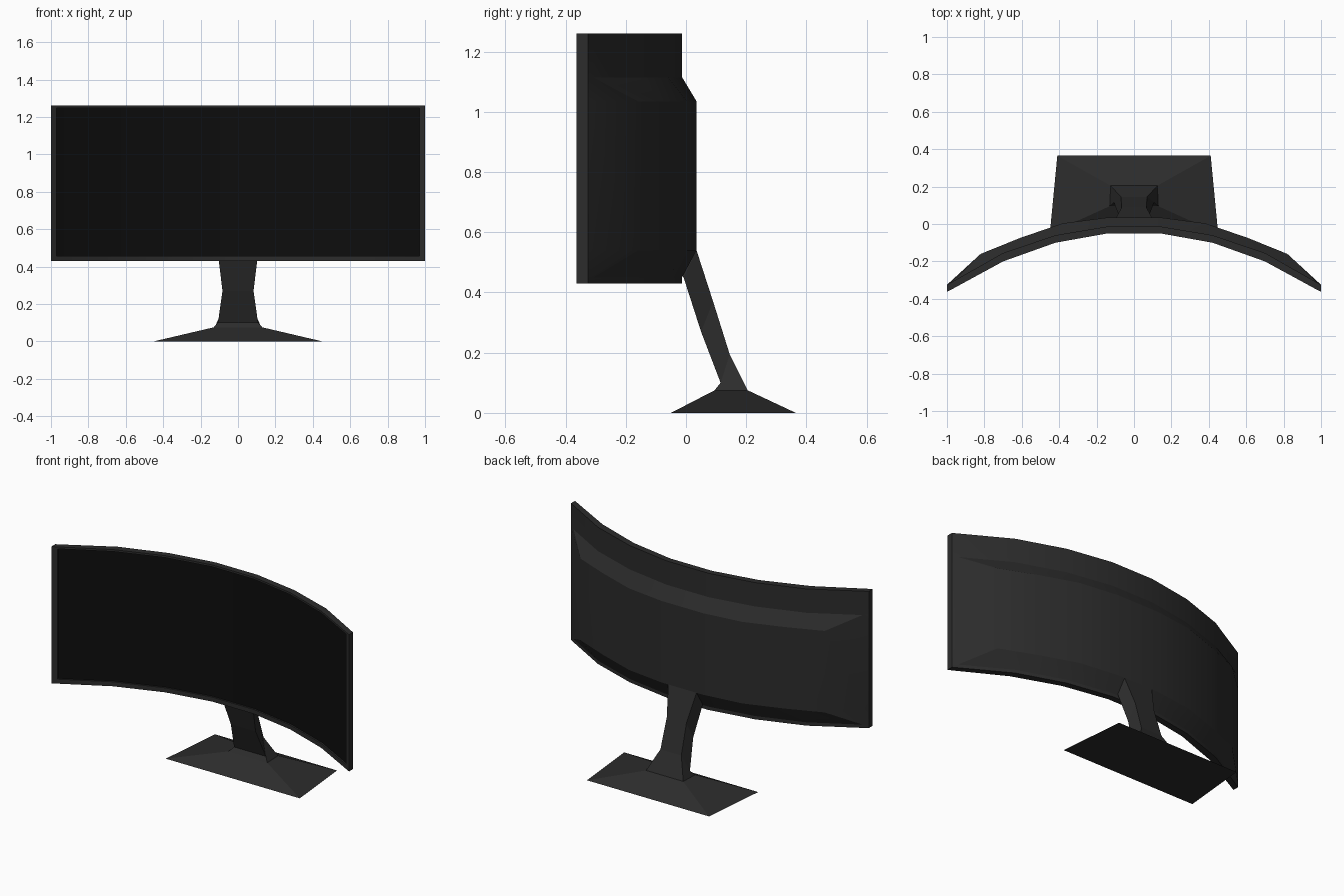
import bpy, bmesh

if "Cube" in bpy.data.objects:
    bpy.data.objects.remove(bpy.data.objects["Cube"])

def material(name, v):
    m = bpy.data.materials.new(name)
    m.diffuse_color = (v, v, v, 1)
    m.use_nodes = True
    m.node_tree.nodes["Principled BSDF"].inputs["Base Color"].default_value = m.diffuse_color
    return m

BODY = material("dark_plastic", 0.025)
GLASS = material("black_screen", 0.004)

def loft(rings):
    """Closed skin through rings of equal point count, capped at both ends."""
    bm = bmesh.new()
    vs = [[bm.verts.new(p) for p in r] for r in rings]
    n = len(rings[0])
    for a, b in zip(vs, vs[1:]):
        for i in range(n):
            j = (i + 1) % n
            bm.faces.new((a[i], a[j], b[j], b[i]))
    bm.faces.new(vs[0])
    bm.faces.new(vs[-1])
    bmesh.ops.recalc_face_normals(bm, faces=bm.faces[:])
    return bm, vs

def finish(bm, name, mats, angle=None):
    me = bpy.data.meshes.new(name)
    bm.to_mesh(me)
    bm.free()
    ob = bpy.data.objects.new(name, me)
    bpy.context.collection.objects.link(ob)
    for m in mats:
        me.materials.append(m)
    if angle:
        bpy.ops.object.select_all(action='DESELECT')
        ob.select_set(True)
        bpy.context.view_layer.objects.active = ob
        bpy.ops.object.shade_smooth_by_angle(angle=angle)
    return ob

# Curved display: per column (x, front y, rim back y, bulge x, bulge y)
half = [(0.14, -0.05, -0.013, 0.14, 0.035),
        (0.42, -0.10, -0.060, 0.38, 0.004),
        (0.70, -0.20, -0.155, 0.61, -0.075),
        (0.97, -0.347, -0.308, 0.82, -0.16),
        (1.00, -0.363, -0.325, 1.00, -0.325)]
columns = [(-x, f, b, -bx, by) for x, f, b, bx, by in reversed(half)] + half

def section(x, f, b, bx, by):
    return [(x, f, 0.43), (x, b, 0.43), (x, b, 0.45),
            (bx, by, 0.54), (bx, by, 1.035),
            (x, b, 1.115), (x, b, 1.26), (x, f, 1.26),
            (x, f, 1.248), (x, f, 0.457)]

bm, vs = loft([section(*c) for c in columns])
# Recess the screen area inside the bezel
inner = {v for r in vs[1:-1] for v in r[8:10]}
faces = [f for f in bm.faces if all(v in inner for v in f.verts)]
res = bmesh.ops.extrude_face_region(bm, geom=faces)
new = res["geom"]
bmesh.ops.translate(bm, vec=(0, 0.01, 0),
                    verts=[g for g in new if isinstance(g, bmesh.types.BMVert)])
for g in new:
    if isinstance(g, bmesh.types.BMFace):
        g.material_index = 1
old = [f for f in faces if f.is_valid]
if old:
    bmesh.ops.delete(bm, geom=old, context='FACES_ONLY')
finish(bm, "curved_display", [BODY, GLASS], 0.42)

# Stand neck: (front y, z, half width, back y, z, half width), bottom to top
neck = [(0.095, 0.075, 0.130, 0.205, 0.075, 0.125),
        (0.115, 0.100, 0.107, 0.145, 0.195, 0.070),
        (0.050, 0.270, 0.083, 0.090, 0.370, 0.066),
        (-0.008, 0.450, 0.105, 0.035, 0.540, 0.095),
        (-0.030, 0.490, 0.105, 0.000, 0.580, 0.095)]
bm, _ = loft([[(-w, y, z), (w, y, z), (w2, y2, z2), (-w2, y2, z2)]
              for y, z, w, y2, z2, w2 in neck])
finish(bm, "stand_neck", [BODY])

# Wedge-sided foot
bm, _ = loft([[(-0.45, -0.05, 0), (0.45, -0.05, 0), (0.41, 0.365, 0), (-0.41, 0.365, 0)],
              [(-0.13, 0.095, 0.075), (0.13, 0.095, 0.075),
               (0.125, 0.205, 0.075), (-0.125, 0.205, 0.075)]])
finish(bm, "stand_foot", [BODY])
